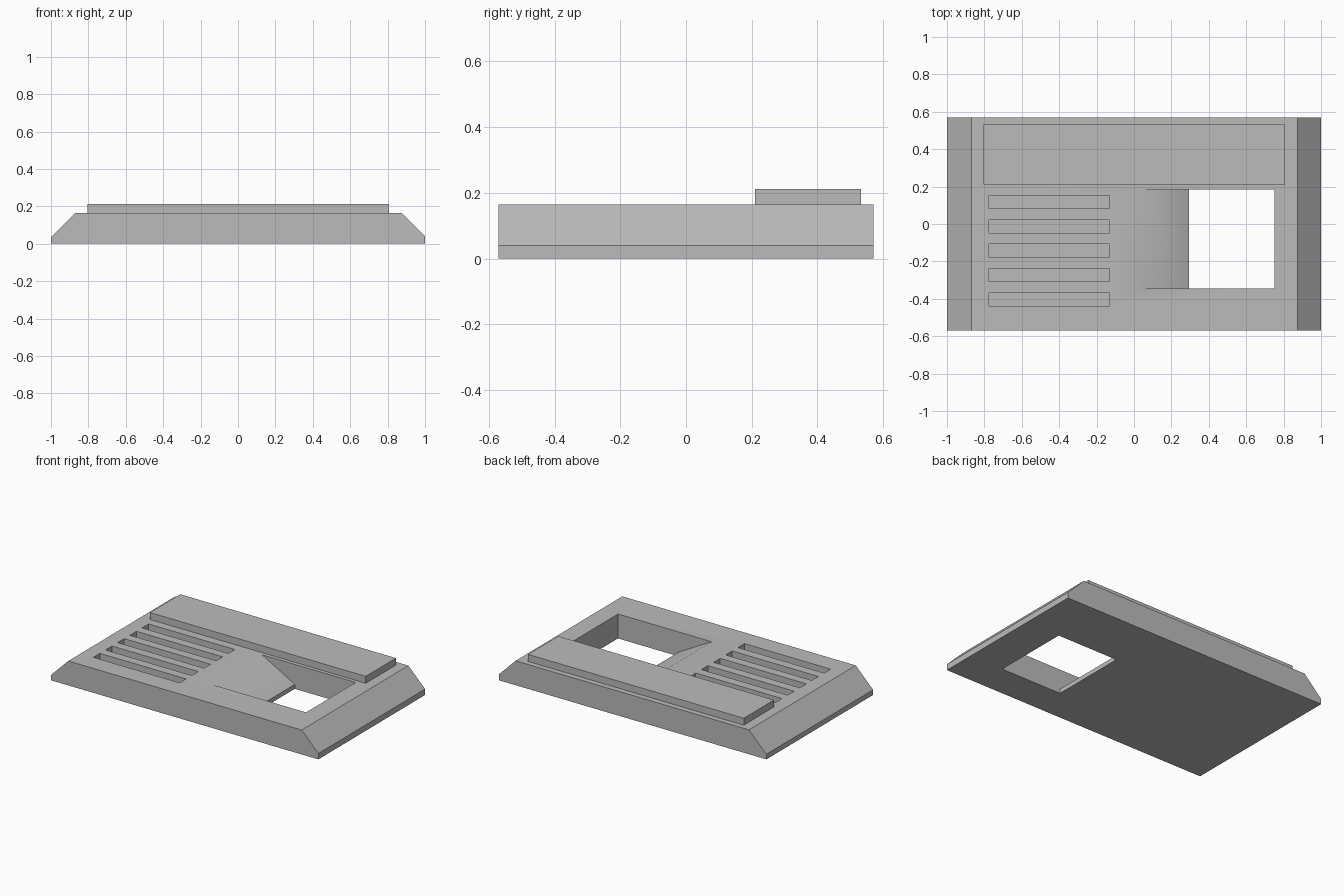
import bpy, bmesh, math

cube = bpy.data.objects.get("Cube")
if cube:
    bpy.data.objects.remove(cube)

grey = bpy.data.materials.new("plain grey")
colour = (0.5, 0.5, 0.5, 1)
grey.diffuse_color = colour
grey.use_nodes = True
grey.node_tree.nodes["Principled BSDF"].inputs["Base Color"].default_value = colour


def prism(name, profile, y0, y1):
    """Extrude an (x, z) profile from y0 to y1."""
    bm = bmesh.new()
    face = bm.faces.new([bm.verts.new((x, y0, z)) for x, z in profile])
    new = bmesh.ops.extrude_face_region(bm, geom=[face])["geom"]
    verts = [v for v in new if isinstance(v, bmesh.types.BMVert)]
    bmesh.ops.translate(bm, verts=verts, vec=(0, y1 - y0, 0))
    bmesh.ops.recalc_face_normals(bm, faces=bm.faces)
    mesh = bpy.data.meshes.new(name)
    bm.to_mesh(mesh)
    bm.free()
    mesh.materials.append(grey)
    obj = bpy.data.objects.new(name, mesh)
    bpy.context.collection.objects.link(obj)
    return obj


def box(name, x0, x1, y0, y1, z0, z1):
    return prism(name, [(x0, z0), (x1, z0), (x1, z1), (x0, z1)], y0, y1)


TOP = 0.165

# Base slab with bevelled ends
base = prism("base_slab", [(-1, 0), (1, 0), (1, 0.04), (0.875, TOP),
                           (-0.87, TOP), (-1, 0.035)], -0.57, 0.57)

# Window with a ramp on one side; the ramp line runs on above the slab
start, lip, lip_z = 0.05, 0.295, 0.03
slope = (TOP - lip_z) / (lip - start)
cutters = [prism("window_cutter", [(lip, -0.1), (0.75, -0.1), (0.75, TOP + 0.1),
                                   (start - 0.1 / slope, TOP + 0.1), (lip, lip_z)],
                 -0.345, 0.185)]

# Row of vent slots
for i in range(5):
    y = 0.117 - 0.13 * i
    cutters.append(box("slot_cutter", -0.775, -0.13, y - 0.035, y + 0.035,
                       TOP - 0.05, TOP + 0.1))

bpy.context.view_layer.objects.active = base
for cutter in cutters:
    mod = base.modifiers.new("cut", "BOOLEAN")
    mod.operation = "DIFFERENCE"
    mod.solver = "EXACT"
    mod.object = cutter
    bpy.ops.object.modifier_apply(modifier=mod.name)
    bpy.data.objects.remove(cutter)

# Raised bar along the back
box("back_bar", -0.805, 0.808, 0.21, 0.533, TOP, 0.212)

# The ramp blends softly into the top, other edges stay crisp
bpy.ops.object.select_all(action="DESELECT")
base.select_set(True)
bpy.context.view_layer.objects.active = base
bpy.ops.object.shade_smooth_by_angle(angle=math.radians(30))
